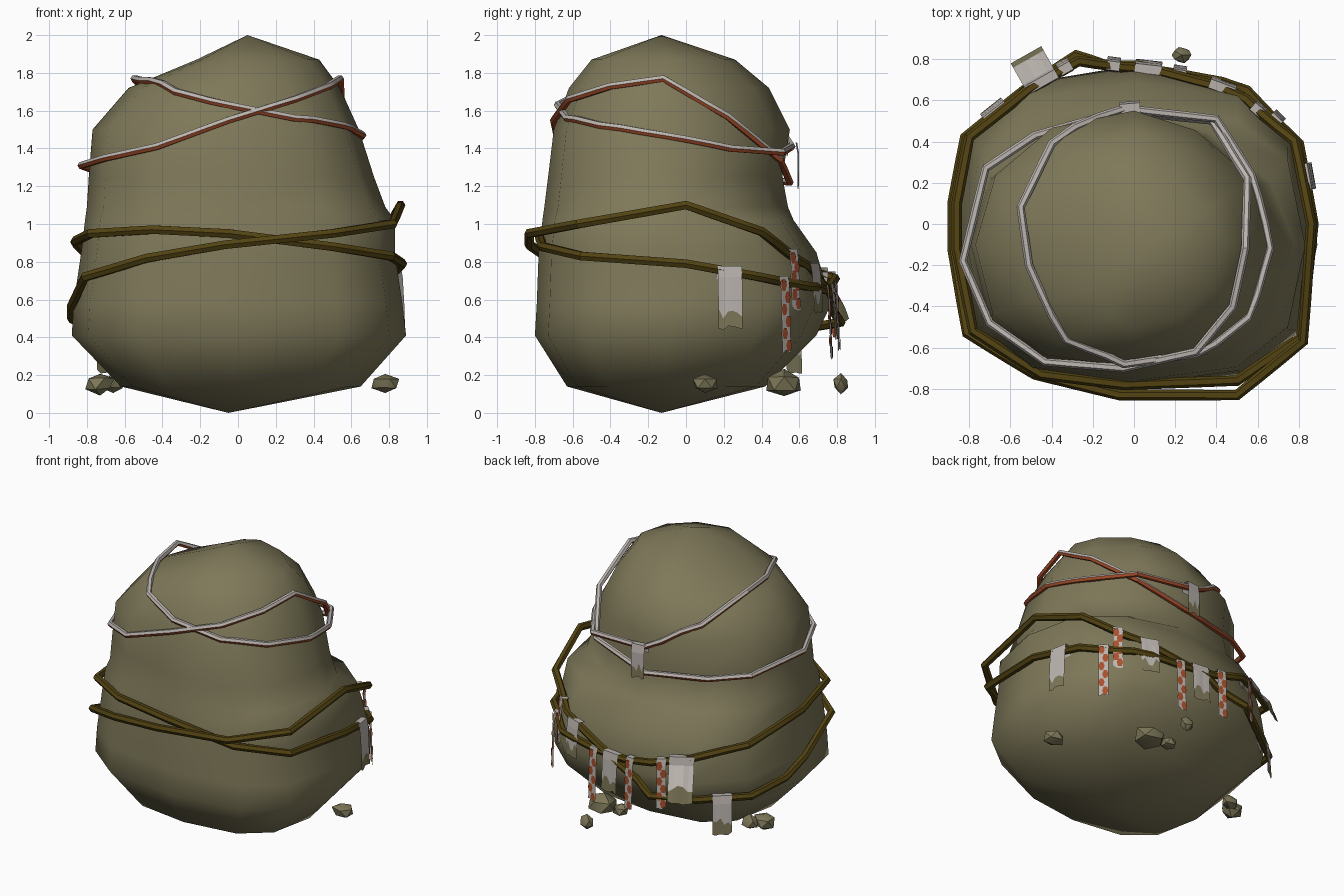
import bpy, bmesh, math, random
from mathutils import Vector
from mathutils.bvhtree import BVHTree

random.seed(4)
if "Cube" in bpy.data.objects:
    bpy.data.objects.remove(bpy.data.objects["Cube"])


def material(name, colour):
    mat = bpy.data.materials.new(name)
    mat.use_nodes = True
    mat.diffuse_color = (*colour, 1)
    shader = next(n for n in mat.node_tree.nodes if n.type == 'BSDF_PRINCIPLED')
    shader.inputs["Base Color"].default_value = (*colour, 1)
    shader.inputs["Roughness"].default_value = 0.9
    return mat


STONE = material("khaki stone", (.21, .19, .10))
WHITE = material("pale paper", (.50, .46, .43))
RED = material("rust red", (.40, .08, .025))
BROWN = material("brown rope", (.085, .056, .006))


def select(obj):
    bpy.ops.object.select_all(action='DESELECT')
    obj.select_set(True)
    bpy.context.view_layer.objects.active = obj


def make_object(name, bm, materials, smooth_angle=None):
    mesh = bpy.data.meshes.new(name)
    bm.to_mesh(mesh)
    bm.free()
    obj = bpy.data.objects.new(name, mesh)
    bpy.context.collection.objects.link(obj)
    for mat in materials:
        mesh.materials.append(mat)
    if smooth_angle:
        select(obj)
        bpy.ops.object.shade_smooth_by_angle(angle=math.radians(smooth_angle))


# Boulder: stacked rings given as height, then left, right, front and back reach
RINGS = [
    (.14, -.62, .65, -.63, .42),
    (.41, -.88, .89, -.80, .69),
    (.58, -.87, .87, -.79, .77),
    (.85, -.83, .83, -.78, .69),
    (1.02, -.81, .83, -.76, .57),
    (1.09, -.80, .78, -.75, .54),
    (1.25, -.79, .72, -.73, .51),
    (1.5, -.77, .64, -.70, .55),
    (1.72, -.58, .54, -.62, .44),
    (1.87, -.22, .43, -.50, .26),
]
SIDES = 12
LEDGE, CROWN = 1.05, 1.6


def corner_power(z, c, s):
    """Low values give boxy corners, high values lean ones."""
    if z < LEDGE:
        return .73
    if z > CROWN:
        return 1.15 if s > 0 else .95
    if s < 0:
        return .82
    return 1.1 if c > 0 else .95


def boulder():
    bm = bmesh.new()
    rows = []
    for z, left, right, front, back in RINGS:
        row = []
        for i in range(SIDES):
            a = math.tau * i / SIDES
            c, s = math.cos(a), math.sin(a)
            power = corner_power(z, c, s)
            c, s = (math.copysign(abs(v) ** power, v) for v in (c, s))
            x = c * (right if c > 0 else -left)
            y = -.1 + s * (back + .1 if s > 0 else -.1 - front)
            row.append(bm.verts.new((x, y, z)))
        rows.append(row)
    bottom = bm.verts.new((-.05, -.13, 0))
    top = bm.verts.new((.05, -.13, 2))
    for i in range(SIDES):
        j = (i + 1) % SIDES
        bm.faces.new((bottom, rows[0][j], rows[0][i]))
        bm.faces.new((top, rows[-1][i], rows[-1][j]))
        for low, high in zip(rows, rows[1:]):
            bm.faces.new((low[i], low[j], high[j], high[i]))
    bm.normal_update()
    surface = BVHTree.FromBMesh(bm)
    make_object("boulder", bm, [STONE], 60)
    return surface


SURFACE = boulder()


# Ropes: closed tubes tied round the boulder, kept outside its surface
def rope(name, points, radius, materials):
    path = []
    steps = 3
    for a, b in zip(points, points[1:] + points[:1]):
        for k in range(steps):
            p = Vector(a).lerp(Vector(b), k / steps)
            near, normal, _, _ = SURFACE.find_nearest(p)
            if (p - near).dot(normal) < radius * .5:
                p = near + normal * radius * .5
            path.append(p)
    curve = bpy.data.curves.new(name, 'CURVE')
    curve.dimensions = '3D'
    curve.twist_mode = 'Z_UP'
    curve.bevel_depth = radius
    curve.bevel_resolution = 1
    spline = curve.splines.new('POLY')
    spline.points.add(len(path) - 1)
    for p, co in zip(spline.points, path):
        p.co = (*co, 1)
    spline.use_cyclic_u = True
    obj = bpy.data.objects.new(name, curve)
    bpy.context.collection.objects.link(obj)
    select(obj)
    bpy.ops.object.convert(target='MESH')
    obj = bpy.context.object
    obj.data.materials.clear()
    for mat in materials:
        obj.data.materials.append(mat)
    for face in obj.data.polygons:
        face.material_index = 1 if len(materials) > 1 and face.normal.z < .05 else 0
    bpy.ops.object.shade_smooth_by_angle(angle=math.radians(35))
    return path


UPPER_A = rope("upper_rope_a", [
    (.66, -.12, 1.47), (.57, .24, 1.4), (.4, .51, 1.38), (-.05, .56, 1.41),
    (-.4, .39, 1.6), (-.55, .08, 1.77), (-.51, -.2, 1.76), (-.32, -.55, 1.69),
    (-.05, -.68, 1.63), (.3, -.63, 1.56), (.55, -.45, 1.52)], .02, [WHITE, RED])
rope("upper_rope_b", [
    (.54, -.12, 1.77), (.55, .22, 1.57), (.38, .5, 1.34), (-.05, .55, 1.22),
    (-.48, .43, 1.24), (-.72, .27, 1.27), (-.83, -.18, 1.31), (-.7, -.48, 1.35),
    (-.43, -.67, 1.41), (-.05, -.7, 1.55), (.3, -.62, 1.66), (.48, -.4, 1.73)],
    .02, [WHITE, RED])
LOWER_A = rope("lower_rope_a", [
    (.87, 0, .79), (.8, .39, .72), (.52, .62, .66), (.22, .72, .65),
    (-.05, .76, .66), (-.27, .79, .71), (-.5, .66, .75), (-.8, .42, .84),
    (-.86, .1, .9), (-.86, -.12, .91), (-.78, -.52, .95), (-.45, -.73, .97),
    (-.05, -.78, .95), (.5, -.76, .88), (.81, -.55, .83)], .026, [BROWN])
LOWER_B = rope("lower_rope_b", [
    (.86, 0, 1.1), (.78, .4, .96), (.54, .6, .8), (.2, .7, .68),
    (-.08, .75, .58), (-.28, .82, .48), (-.53, .65, .45), (-.82, .42, .47),
    (-.88, .1, .5), (-.88, -.12, .57), (-.81, -.53, .72), (-.48, -.73, .82),
    (-.07, -.83, .89), (.5, -.83, .95), (.82, -.57, 1)], .026, [BROWN])


# Paper tags folded over the nearest stretch of rope; narrow ones carry red spots
def tag(name, path, x, y, width, length, flare, spotted):
    target = Vector((x, y, 0))
    i = min(range(len(path)), key=lambda k: (path[k].xy - target.xy).length)
    along = path[(i + 1) % len(path)] - path[i - 1]
    slope = along.z / along.xy.length
    side = Vector((along.x, along.y, 0)).normalized()
    shift = (target - path[i]).dot(side)
    base = path[i] + side * shift
    base.z += slope * shift
    out = Vector((side.y, -side.x, 0))
    up = Vector((0, 0, 1))
    bm = bmesh.new()

    def vert(s, o, h):
        return bm.verts.new(base + side * s + out * o + up * h)

    profile = [(-.028, -.04), (-.022, .025), (.022, .028), (.032, -.03),
               (.032 + flare * .8, .12 - length), (.032 + flare, .04 - length)]
    columns = 5
    rows = []
    for k, (o, h) in enumerate(profile):
        jag = .035 if k == 4 else .012 if k == 5 else 0
        rows.append([vert((c / columns - .5) * width, o, h + random.uniform(-jag, jag))
                     for c in range(columns + 1)])
    for k, (a, b) in enumerate(zip(rows, rows[1:])):
        for c in range(columns):
            face = bm.faces.new((a[c], b[c], b[c + 1], a[c + 1]))
            face.material_index = 1 if k == 4 and not spotted else 0
    if spotted:
        count = 6
        for k in range(count):
            h = -.02 - (length - .09) * k / (count - 1)
            s = width * (.2 if k % 2 else -.2)
            o = .032 + flare * (-.03 - h) / (length - .1)
            for lift in (.004, -.004):
                ring = [vert(s + width * .33 * math.cos(math.tau * c / 6), o + lift,
                             h + .034 * math.sin(math.tau * c / 6)) for c in range(6)]
                bm.faces.new(ring).material_index = 2
    make_object(name, bm, [WHITE, STONE, RED])


NARROW, WIDE = .065, .13
HANG = .012
TAGS = [
    (LOWER_A, .84, .23, WIDE, .34, HANG, False),
    (LOWER_A, .67, .49, NARROW, .41, HANG, True),
    (LOWER_B, .59, .54, NARROW, .33, HANG, True),
    (LOWER_B, .42, .64, WIDE, .28, HANG, False),
    (LOWER_A, .22, .73, NARROW, .4, HANG, True),
    (LOWER_A, .07, .76, WIDE, .29, HANG, False),
    (LOWER_A, -.1, .77, NARROW, .38, HANG, True),
    (LOWER_A, -.34, .77, NARROW, .36, HANG, True),
    (LOWER_A, -.45, .69, .17, .29, .12, False),
    (LOWER_B, -.67, .54, WIDE, .28, HANG, False),
    (UPPER_A, -.02, .56, .1, .25, 0, False),
]
for n, spec in enumerate(TAGS):
    tag(f"paper_tag_{n + 1}", *spec)


# Loose pebbles: lumpy flattened icospheres
PEBBLES = [(.78, .1, .075, .05), (.3, .52, .11, .075), (.15, .54, .055, .045),
           (.23, .82, .05, .05), (-.73, .14, .08, .06), (-.66, .2, .06, .05)]
for n, (x, y, r, h) in enumerate(PEBBLES):
    bm = bmesh.new()
    bmesh.ops.create_icosphere(bm, subdivisions=1, radius=1)
    for v in bm.verts:
        v.co *= random.uniform(.85, 1.15)
        v.co = Vector((x + v.co.x * r, y + v.co.y * r * .9, .155 + v.co.z * h))
    make_object(f"pebble_{n + 1}", bm, [STONE], 35)
